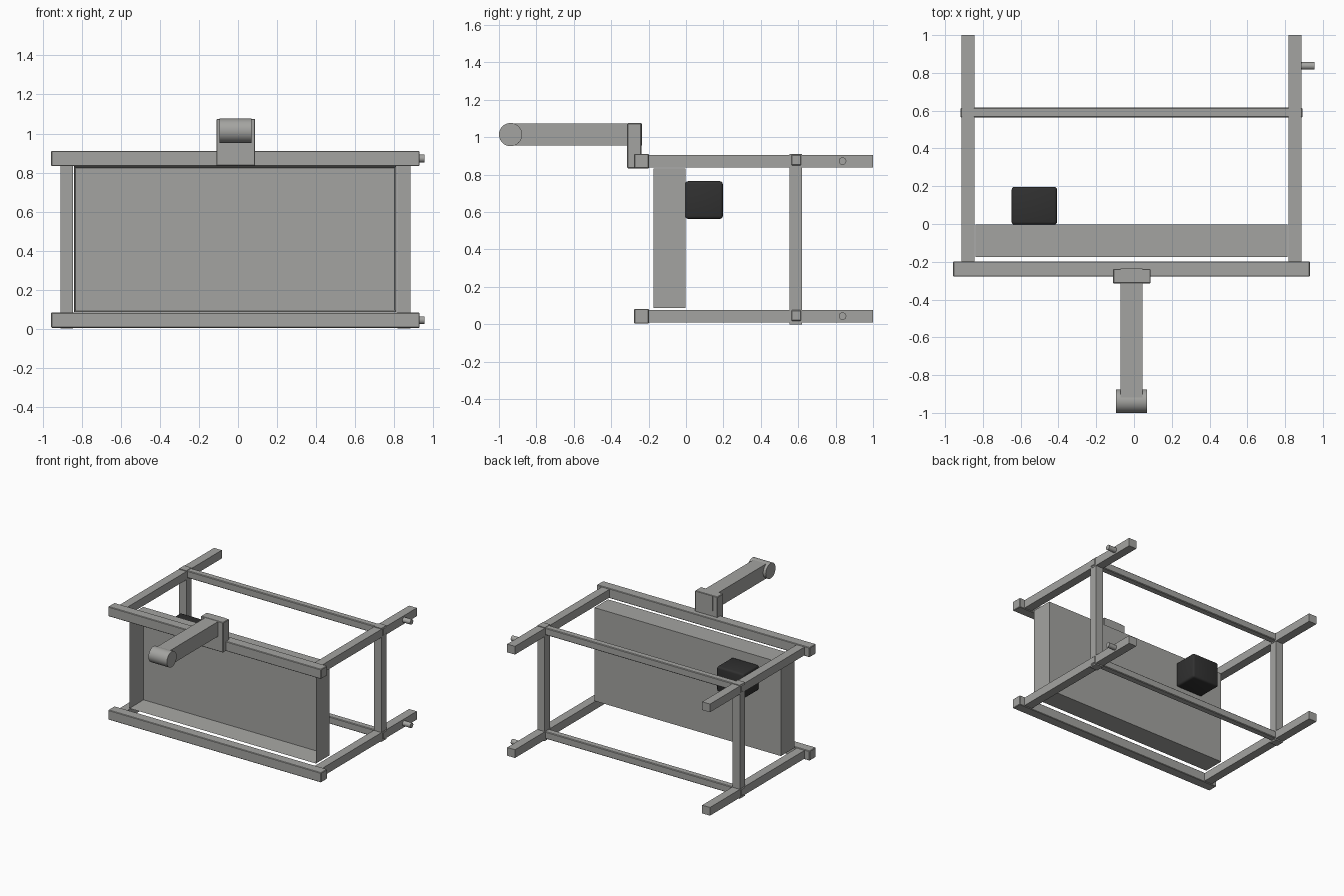
import bpy
import bmesh
import math
from mathutils import Matrix, Vector

default = bpy.data.objects.get("Cube")
if default:
    bpy.data.objects.remove(default, do_unlink=True)


def make_material(name, color):
    mat = bpy.data.materials.new(name)
    mat.use_nodes = True
    mat.diffuse_color = color
    mat.node_tree.nodes["Principled BSDF"].inputs["Base Color"].default_value = color
    return mat


GREY = make_material("warm grey metal", (0.37, 0.37, 0.355, 1))
BLACK = make_material("black plastic", (0.03, 0.03, 0.03, 1))


def finish(bm, name, mat):
    mesh = bpy.data.meshes.new(name)
    bm.to_mesh(mesh)
    bm.free()
    mesh.materials.append(mat)
    obj = bpy.data.objects.new(name, mesh)
    bpy.context.collection.objects.link(obj)
    return obj


def smooth(obj):
    bpy.ops.object.select_all(action="DESELECT")
    obj.select_set(True)
    bpy.context.view_layer.objects.active = obj
    bpy.ops.object.shade_smooth_by_angle(angle=math.radians(35))


def box(name, x, y, z, mat=GREY, bevel=0, segments=1):
    """Box from (min, max) ranges on each axis."""
    size = Vector((x[1] - x[0], y[1] - y[0], z[1] - z[0]))
    mid = Vector((sum(x), sum(y), sum(z))) / 2
    bm = bmesh.new()
    bmesh.ops.create_cube(bm, size=1, matrix=Matrix.Translation(mid) @ Matrix.Diagonal(size).to_4x4())
    if bevel:
        bmesh.ops.bevel(bm, geom=bm.edges[:], offset=bevel, segments=segments,
                        profile=0.5, affect="EDGES")
    obj = finish(bm, name, mat)
    if segments > 1:
        smooth(obj)
    return obj


def rod(name, x, y, z, radius):
    """Cylinder lying along x."""
    mid = Vector(((x[0] + x[1]) / 2, y, z))
    bm = bmesh.new()
    bmesh.ops.create_cone(bm, cap_ends=True, segments=40, radius1=radius, radius2=radius,
                          depth=x[1] - x[0],
                          matrix=Matrix.Translation(mid) @ Matrix.Rotation(math.pi / 2, 4, "Y"))
    obj = finish(bm, name, GREY)
    smooth(obj)
    return obj


CX = -0.0135                    # frame centre line
LEFT = (0.817, 0.886)
RIGHT = (2 * CX - LEFT[1], 2 * CX - LEFT[0])

# Lower and upper frames: front rail, side rails, cross bar and peg
for level, z in (("lower", 0.043), ("upper", 0.872)):
    box(level + "_front_rail", (-0.958, 0.931), (-0.278, -0.198),
        (z - 0.039, z + 0.039), bevel=0.004)
    for side, span in (("left", LEFT), ("right", RIGHT)):
        box(f"{level}_{side}_side_rail", span, (-0.2, 1.0), (z - 0.033, z + 0.033))
    bar_z = z + (0.005 if level == "upper" else 0.002)
    box(level + "_cross_bar", (-0.918, 0.891), (0.563, 0.616),
        (bar_z - 0.028, bar_z + 0.03), bevel=0.005)
    rod(level + "_peg", (0.87, 0.955), 0.837, z, 0.02)

# Uprights joining both frames
for side, span in (("left", LEFT), ("right", RIGHT)):
    box(side + "_upright", (span[0] + 0.002, span[1] - 0.002), (0.553, 0.62), (0, 0.91))

# Shallow tray, open to the front
bm = bmesh.new()
size, mid = Vector((1.653, 0.172, 0.748)), Vector((CX, -0.088, 0.46))
bmesh.ops.create_cube(bm, size=1, matrix=Matrix.Translation(mid) @ Matrix.Diagonal(size).to_4x4())
front = [f for f in bm.faces if f.normal.y < -0.9]
bmesh.ops.inset_region(bm, faces=front, thickness=0.01, use_even_offset=True)
bmesh.ops.translate(bm, verts=front[0].verts[:], vec=(0, 0.162, 0))
finish(bm, "tray", GREY)

# Control box on the back of the tray
box("control_box", (-0.648, -0.407), (-0.004, 0.197), (0.563, 0.765), BLACK, bevel=0.016, segments=3)

# Bracket, arm and roller at the top front
box("bracket_plate", (-0.111, 0.088), (-0.315, -0.238), (0.834, 1.075), bevel=0.004)
box("arm", (-0.071, 0.045), (-0.937, -0.236), (0.955, 1.073))
rod("roller", (-0.094, 0.069), -0.938, 1.014, 0.062)
